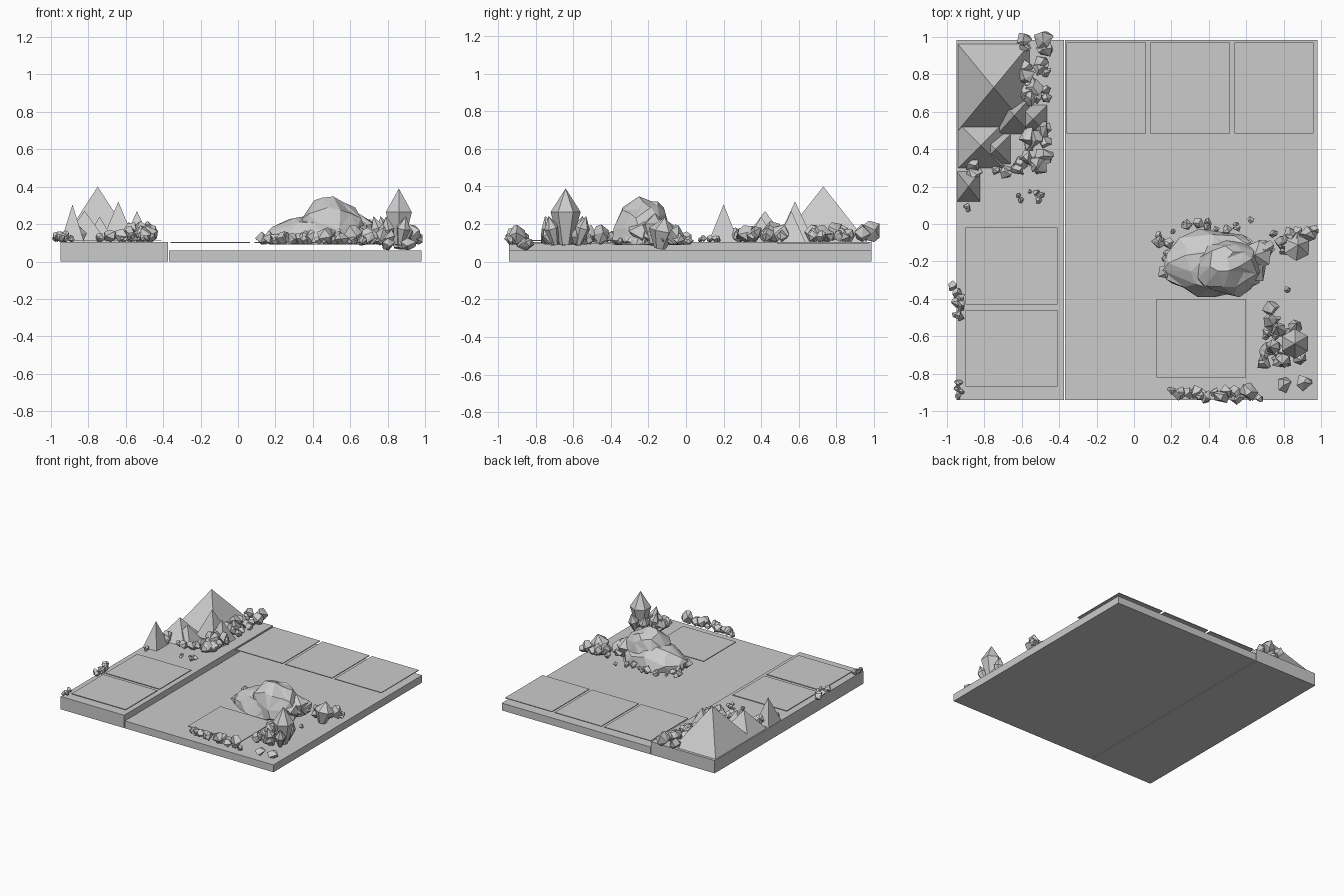
import bpy, bmesh, math, random
from mathutils import Vector, Matrix, noise

random.seed(4)
cube = bpy.data.objects.get("Cube")
if cube:
    bpy.data.objects.remove(cube, do_unlink=True)

grey = bpy.data.materials.new("stone_grey")
grey.use_nodes = True
grey.diffuse_color = (0.6, 0.6, 0.6, 1)
grey.node_tree.nodes["Principled BSDF"].inputs["Base Color"].default_value = (0.6, 0.6, 0.6, 1)

UPPER, LOWER, FLOAT = 0.105, 0.06, 0.09


def finish(name, bm):
    mesh = bpy.data.meshes.new(name)
    bmesh.ops.recalc_face_normals(bm, faces=bm.faces)
    bm.to_mesh(mesh)
    bm.free()
    mesh.materials.append(grey)
    obj = bpy.data.objects.new(name, mesh)
    bpy.context.collection.objects.link(obj)
    return obj


def box(name, x0, x1, y0, y1, z0, z1):
    bm = bmesh.new()
    centre = Vector((x0 + x1, y0 + y1, z0 + z1)) / 2
    size = Matrix.Diagonal((x1 - x0, y1 - y0, z1 - z0, 1))
    bmesh.ops.create_cube(bm, size=1, matrix=Matrix.Translation(centre) @ size)
    return finish(name, bm)


def add_rock(bm, x, y, base, r, h):
    """Faceted stone: the hull of a few points on a ball, resting on base."""
    pts = []
    for i in range(9):
        a = i * 2.4 + random.uniform(-0.4, 0.4)
        c = 1 - 2 * i / 8
        s = math.sqrt(max(0, 1 - c * c))
        pts.append(Vector((r * s * math.cos(a), r * s * math.sin(a), c * h / 2)))
    turn = Matrix.Rotation(random.uniform(0, 6), 3, 'Z')
    lean = Matrix.Rotation(random.uniform(-0.4, 0.4), 3, 'X')
    pts = [turn @ lean @ p for p in pts]
    low = min(p.z for p in pts)
    verts = [bm.verts.new(p + Vector((x, y, base - low))) for p in pts]
    bmesh.ops.convex_hull(bm, input=verts)


def scatter(name, start, end, spread, count, base, small, large, tall=1.8):
    """Stones strewn along the line from start to end."""
    bm = bmesh.new()
    a, b = Vector(start), Vector(end)
    for i in range(count):
        p = a.lerp(b, (i + 0.5) / count)
        r = random.uniform(small, large)
        add_rock(bm, p.x + random.uniform(-spread, spread),
                 p.y + random.uniform(-spread, spread), base, r,
                 r * random.uniform(tall * 0.8, tall * 1.2))
    return finish(name, bm)


def pyramid(name, x, y, rx, ry, top):
    bm = bmesh.new()
    h = top - UPPER
    m = (Matrix.Translation((x, y, UPPER + h / 2)) @ Matrix.Diagonal((rx, ry, 1, 1))
         @ Matrix.Rotation(math.pi / 4, 4, 'Z'))
    bmesh.ops.create_cone(bm, segments=4, radius1=math.sqrt(2), radius2=0,
                          depth=h, cap_ends=True, matrix=m)
    return finish(name, bm)


def crystal(name, x, y, base, r, h, lean=0, heading=0):
    """Six-sided spindle: narrow foot, wide shoulder, pointed tip."""
    bm = bmesh.new()
    foot = bmesh.ops.create_circle(bm, segments=6, radius=r * 0.4, cap_ends=True)["verts"]
    shoulder = bmesh.ops.create_circle(bm, segments=6, radius=r)["verts"]
    tip = bm.verts.new((0, 0, h))
    for v in shoulder:
        v.co.z = h * 0.58
    for i in range(6):
        j = (i + 1) % 6
        bm.faces.new((foot[i], foot[j], shoulder[j], shoulder[i]))
        bm.faces.new((shoulder[i], shoulder[j], tip))
    m = (Matrix.Translation((x, y, base)) @ Matrix.Rotation(heading, 4, 'Z')
         @ Matrix.Rotation(lean, 4, 'Y'))
    bm.transform(m)
    return finish(name, bm)


def boulder(name, x, y, rx, ry, base, top):
    """Rugged dome with its underside cut flat."""
    bm = bmesh.new()
    bmesh.ops.create_icosphere(bm, subdivisions=3, radius=1)
    for v in bm.verts:
        k = 1 + 0.16 * noise.noise(v.co * 1.9 + Vector((x * 9, top * 7, 0)))
        k += 0.07 * noise.noise(v.co * 5)
        z = max(v.co.z, -0.1) + 0.1
        v.co = Vector((x + v.co.x * rx * k, y + v.co.y * ry * k,
                       base + z * (top - base) / 1.1 * min(k, 1.04)))
    obj = finish(name, bm)
    mod = obj.modifiers.new("facets", 'DECIMATE')
    mod.ratio = 0.25
    return obj


# Ground slabs
box("lower_ground", -0.368, 0.98, -0.94, 0.985, 0, LOWER)
box("upper_ground", -0.95, -0.374, -0.94, 0.985, 0, UPPER)

# Thin floating plots
for i in range(3):
    left = -0.36 + i * 0.448
    box(f"back_plot_{i + 1}", left, left + 0.425, 0.485, 0.97, 0.098, 0.104)
box("front_plot", 0.12, 0.6, -0.82, -0.4, 0.098, 0.104)
for i in range(2):
    near = -0.87 + i * 0.44
    box(f"terrace_plot_{i + 1}", -0.9, -0.41, near, near + 0.41, 0.111, 0.116)

# Mountains on the terrace
pyramid("main_peak", -0.75, 0.73, 0.192, 0.232, 0.4)
pyramid("edge_peak", -0.885, 0.2, 0.062, 0.08, 0.305)
pyramid("middle_peak", -0.82, 0.42, 0.12, 0.12, 0.27)
pyramid("front_peak", -0.74, 0.4, 0.08, 0.08, 0.24)
pyramid("inner_peak", -0.64, 0.58, 0.09, 0.1, 0.32)
pyramid("side_peak", -0.54, 0.56, 0.075, 0.075, 0.27)

# Stones around the mountains
scatter("back_stones", (-0.53, 0.97), (-0.53, 0.62), 0.07, 20, UPPER, 0.03, 0.06)
scatter("slope_stones", (-0.52, 0.5), (-0.52, 0.27), 0.06, 12, UPPER, 0.03, 0.06)
scatter("foot_stones", (-0.87, 0.3), (-0.6, 0.33), 0.05, 8, UPPER, 0.025, 0.05)
scatter("loose_pebbles", (-0.64, 0.16), (-0.5, 0.12), 0.04, 6, UPPER, 0.012, 0.025)
scatter("corner_pebbles", (-0.91, 0.1), (-0.88, 0.08), 0.02, 3, UPPER, 0.012, 0.025)

# Stones on the outer terrace edge
scatter("left_edge_stones", (-0.95, -0.33), (-0.93, -0.51), 0.02, 10, UPPER, 0.017, 0.034)
scatter("front_corner_stones", (-0.93, -0.84), (-0.93, -0.91), 0.02, 7, UPPER, 0.014, 0.026)

# Boulder with its ring of stones
boulder("boulder_crown", 0.5, -0.23, 0.19, 0.155, FLOAT, 0.345)
boulder("boulder_skirt", 0.43, -0.21, 0.27, 0.175, FLOAT, 0.25)
scatter("boulder_left_stones", (0.13, -0.03), (0.2, -0.29), 0.03, 12, FLOAT, 0.02, 0.045)
scatter("boulder_back_stones", (0.22, -0.02), (0.62, 0), 0.03, 12, FLOAT, 0.015, 0.035)
scatter("boulder_right_stones", (0.62, -0.28), (0.72, -0.1), 0.03, 6, FLOAT, 0.05, 0.08)
scatter("east_stones", (0.74, -0.1), (0.95, -0.08), 0.06, 14, FLOAT, 0.022, 0.05, 2.2)
crystal("east_crystal", 0.86, -0.14, FLOAT - 0.02, 0.075, 0.17, 0.2, 1)
crystal("boulder_crystal", 0.68, -0.17, FLOAT, 0.08, 0.17, 0.2, 3)

# Crystal cluster at the front right
crystal("tall_crystal", 0.86, -0.64, LOWER + 0.03, 0.08, 0.3)
for i in range(5):
    a = 1.2 + i * 1.05
    crystal(f"small_crystal_{i + 1}", 0.83 + 0.06 * math.cos(a), -0.64 + 0.07 * math.sin(a),
            FLOAT, 0.04, 0.16, 0.3, a)
scatter("cluster_stones", (0.74, -0.47), (0.73, -0.75), 0.04, 18, FLOAT, 0.022, 0.05, 2.1)
scatter("cluster_outer_stones", (0.86, -0.54), (0.8, -0.75), 0.04, 6, FLOAT, 0.03, 0.05, 2)

# Front border stones
scatter("front_row_stones", (0.18, -0.9), (0.68, -0.92), 0.02, 16, FLOAT, 0.02, 0.045)
scatter("front_large_stones", (0.4, -0.92), (0.7, -0.9), 0.015, 2, FLOAT, 0.045, 0.055)
scatter("front_right_stones", (0.76, -0.86), (0.97, -0.85), 0.01, 2, LOWER, 0.04, 0.05, 1.5)
scatter("stray_stone", (0.82, -0.35), (0.82, -0.35), 0, 1, FLOAT, 0.02, 0.025)
